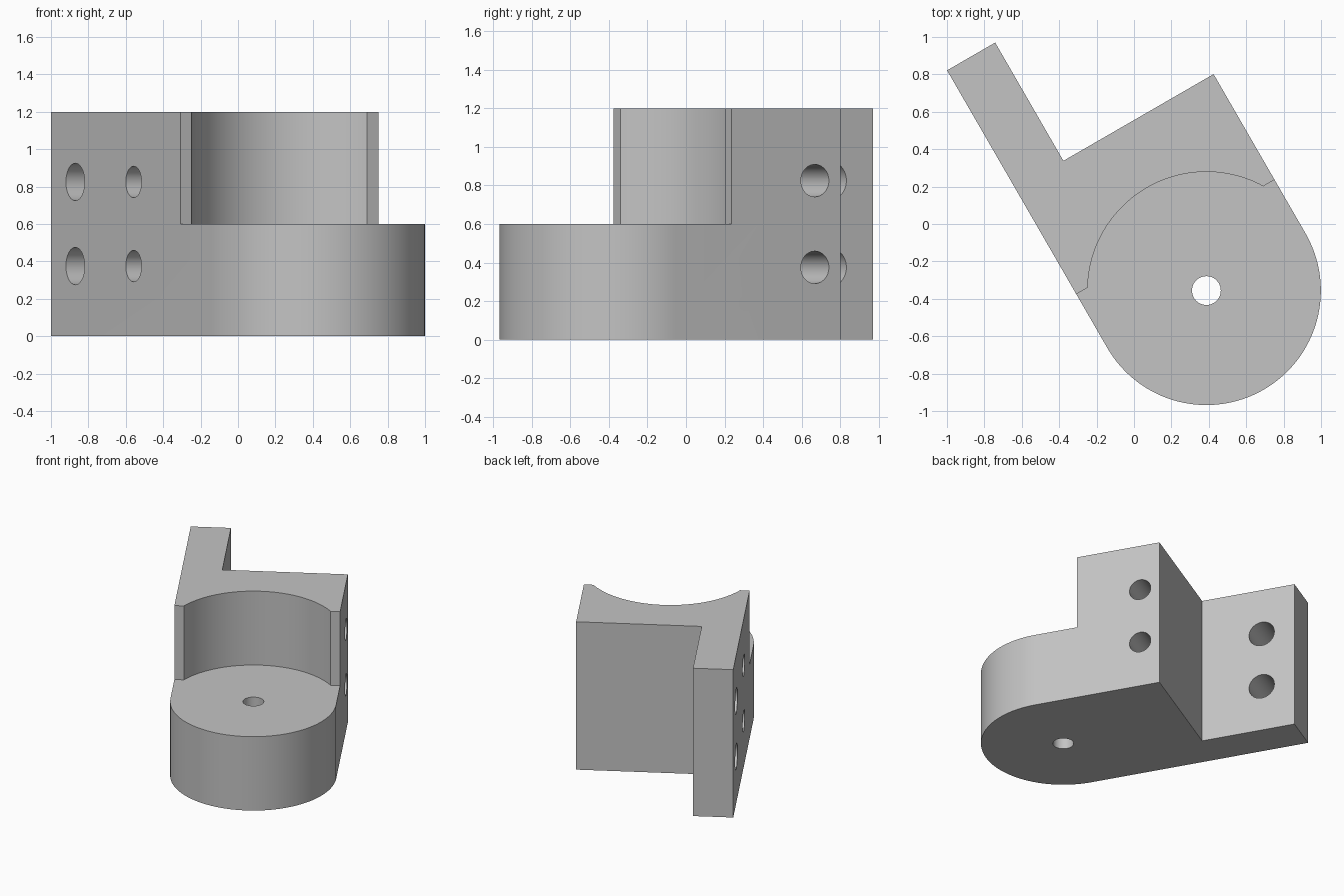
import bpy, bmesh, math
from mathutils import Matrix

cube = bpy.data.objects.get("Cube")
if cube:
    bpy.data.objects.remove(cube, do_unlink=True)

R = 0.612             # rounded end radius, half the body width
HEIGHT, STEP = 1.2, 0.6
BACK, TIP = 0.983, 1.713
PLATE_EDGE = -0.315   # inner side of the thin flange
POCKET_R, LIP = 0.635, 0.331

# The part is laid out along its own axis, then turned into place
PLACE = Matrix.Translation((0.387, -0.356, 0)) @ Matrix.Rotation(math.radians(30), 4, 'Z')

gray = bpy.data.materials.new("plain gray")
gray.use_nodes = True
color = (0.55, 0.55, 0.55, 1)
gray.diffuse_color = color
gray.node_tree.nodes["Principled BSDF"].inputs["Base Color"].default_value = color


def arc(radius, start, end, steps):
    angles = [start + (end - start) * i / steps for i in range(steps + 1)]
    return [(radius * math.cos(a), radius * math.sin(a)) for a in angles]


def prism(name, outline, low, high, matrix=PLACE):
    """Extrude a flat outline from low to high along its local z."""
    bm = bmesh.new()
    face = bm.faces.new([bm.verts.new((x, y, low)) for x, y in outline])
    top = bmesh.ops.extrude_face_region(bm, geom=[face])["geom"]
    moved = [v for v in top if isinstance(v, bmesh.types.BMVert)]
    bmesh.ops.translate(bm, verts=moved, vec=(0, 0, high - low))
    bmesh.ops.recalc_face_normals(bm, faces=bm.faces)
    bm.transform(matrix)
    mesh = bpy.data.meshes.new(name)
    bm.to_mesh(mesh)
    bm.free()
    mesh.materials.append(gray)
    obj = bpy.data.objects.new(name, mesh)
    bpy.context.collection.objects.link(obj)
    return obj


def round_cutter(name, radius, matrix):
    circle = arc(radius, 0, 2 * math.pi, 48)[:-1]
    return prism(name, circle, -2, 2, matrix)


# Bracket body: rounded end, square block and thin flange
outline = arc(R, -math.pi, 0, 64) + [
    (R, BACK), (PLATE_EDGE, BACK), (PLATE_EDGE, TIP), (-R, TIP)]
bracket = prism("mounting_bracket", outline, 0, HEIGHT)

# Pocket: curved back wall with a flat lip on each side
lip_angle = math.asin(LIP / POCKET_R)
pocket = arc(POCKET_R, lip_angle, math.pi - lip_angle, 64) + [
    (-1, LIP), (-1, -1), (1, -1), (1, LIP)]
cutters = [prism("pocket_cutter", pocket, STEP, HEIGHT + 0.2)]

# Pivot hole, then two rows of cross holes through block and flange
cutters.append(round_cutter("pivot_hole_cutter", 0.077, PLACE))
sideways = Matrix.Rotation(math.pi / 2, 4, 'Y')
for along, radius in ((0.83, 0.084), (1.454, 0.1)):
    for z in (0.375, 0.825):
        matrix = PLACE @ Matrix.Translation((0, along, z)) @ sideways
        cutters.append(round_cutter("cross_hole_cutter", radius, matrix))

bpy.ops.object.select_all(action='DESELECT')
bpy.context.view_layer.objects.active = bracket
bracket.select_set(True)
for cutter in cutters:
    cutter.hide_render = True
    mod = bracket.modifiers.new("cut", 'BOOLEAN')
    mod.operation = 'DIFFERENCE'
    mod.solver = 'EXACT'
    mod.object = cutter
    bpy.ops.object.modifier_apply(modifier=mod.name)
    bpy.data.objects.remove(cutter, do_unlink=True)

bpy.ops.object.shade_smooth_by_angle(angle=math.radians(25))
